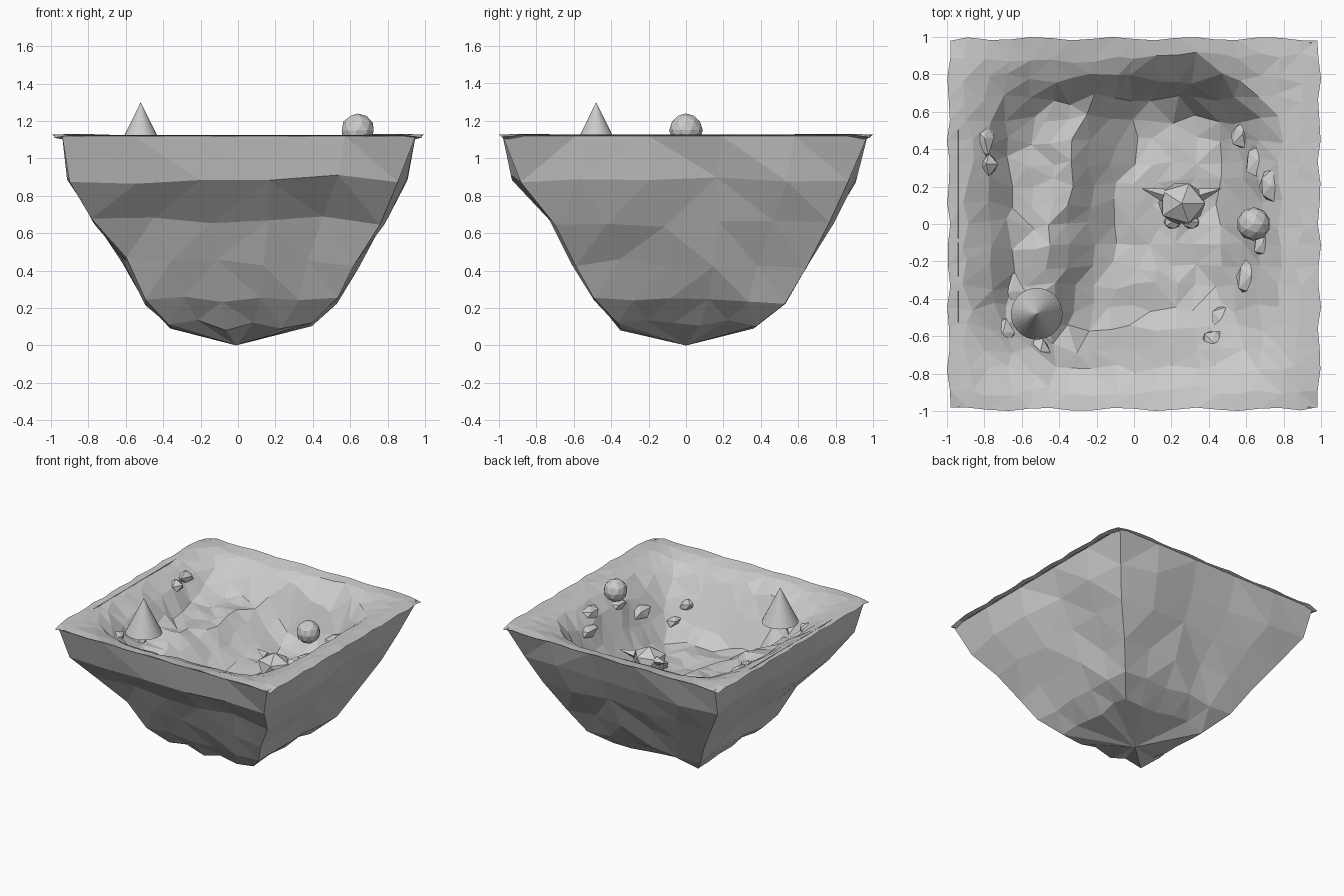
import bpy, bmesh, math, random
from mathutils import Vector, Matrix

if "Cube" in bpy.data.objects:
    bpy.data.objects.remove(bpy.data.objects["Cube"])

random.seed(11)
TOP = 1.13


def make_object(name, bm):
    bmesh.ops.recalc_face_normals(bm, faces=bm.faces[:])
    me = bpy.data.meshes.new(name)
    bm.to_mesh(me)
    bm.free()
    ob = bpy.data.objects.new(name, me)
    bpy.context.collection.objects.link(ob)
    return ob


def jit(a):
    return random.uniform(-a, a)


def smooth(t):
    t = max(0.0, min(1.0, t))
    return t * t * (3 - 2 * t)


# Ground height: gently dipping rim, steeper back and left walls,
# a raised shelf on the left and a deep floor on the right
def ground(x, y):
    r_x = abs(x + 0.03) / 0.80
    r_y = abs(y) / 0.82
    r = (r_x ** 5 + r_y ** 5) ** 0.2              # rounded-square distance
    soft = smooth((x + y * -0.6 + 0.2) / 0.8)     # right and front slope more gently
    width = 0.28 + 0.2 * soft
    rim = 0.05 * smooth((1.2 - r) / 0.25)
    wall = smooth((1.02 - r) / width)
    step = smooth((x + 0.45 - 0.25 * y) / 0.36)
    return TOP - rim - (0.20 + 0.25 * step) * wall


# Rock body: square rings narrowing to a point, with sharp corners
# each level: z, -x side, +x side, -y side, +y side
levels = [(1.12, .94, .95, .98, .97), (0.89, .92, .89, .92, .90),
          (0.66, .77, .78, .72, .78), (0.44, .62, .64, .61, .65),
          (0.23, .50, .53, .49, .53), (0.11, .37, .39, .36, .37)]
SEG = 5
bm = bmesh.new()
rings = []
for i, (z, x0, x1, y0, y1) in enumerate(levels):
    corners = [(-x0, -y0), (x1, -y0), (x1, y1), (-x0, y1)]
    ring = []
    for c in range(4):
        a, b = Vector(corners[c]), Vector(corners[(c + 1) % 4])
        for s in range(SEG):
            p = a.lerp(b, s / SEG)
            k = 0 if i == 0 else 1
            m = 1 + k * (jit(0.03) - 0.01)
            ring.append(bm.verts.new((p.x * m, p.y * m, z + k * jit(0.03))))
    rings.append(ring)
tip = bm.verts.new((-0.01, 0, 0))
n = 4 * SEG
for a, b in zip(rings, rings[1:]):
    for j in range(n):
        bm.faces.new((a[j], b[j], b[(j + 1) % n], a[(j + 1) % n]))
for j in range(n):
    bm.faces.new((rings[-1][j], tip, rings[-1][(j + 1) % n]))
bmesh.ops.triangulate(bm, faces=bm.faces[:])
make_object("rock_body", bm)

# Ground sheet with hollow basin and wavy overhanging rim
N = 18
bm = bmesh.new()
grid = []
for j in range(N + 1):
    row = []
    for i in range(N + 1):
        x, y = -1 + 2 * i / N, -1 + 2 * j / N
        ex, ey = i in (0, N), j in (0, N)
        if ex and ey:
            x, y, z = x * 0.98, y * 0.98, TOP - 0.02
        elif ex or ey:
            wave = 1 - 0.009 * (1 + math.sin(i * 1.7 + j * 2.3))
            x, y, z = (x * wave if ex else x), (y * wave if ey else y), TOP - 0.004
        else:
            x, y = x + jit(0.03), y + jit(0.03)
            z = ground(x, y)
            if z < TOP - 0.06:
                z += jit(0.018)
        row.append(bm.verts.new((x, y, z)))
    grid.append(row)
for j in range(N):
    for i in range(N):
        bm.faces.new((grid[j][i], grid[j][i + 1], grid[j + 1][i + 1], grid[j + 1][i]))
bmesh.ops.triangulate(bm, faces=bm.faces[:])
border = [e for e in bm.edges if e.is_boundary]
ext = bmesh.ops.extrude_edge_only(bm, edges=border)["geom"]
for v in ext:
    if isinstance(v, bmesh.types.BMVert):
        v.co = Vector((v.co.x * 0.965, v.co.y * 0.975, v.co.z - 0.008))
make_object("grass_top", bm)


# Faceted ball helper for stones, bush and creature parts
def ball(name, loc, size, sub=1, rough=0.0):
    b = bmesh.new()
    bmesh.ops.create_icosphere(b, subdivisions=sub, radius=1)
    for v in b.verts:
        k = 1 + jit(rough) if rough else 1
        v.co = Vector([c * s * k for c, s in zip(v.co, size)]) + Vector(loc)
    return make_object(name, b)


def cone(name, base, tip_pos, radius, sides):
    b = bmesh.new()
    base, tip_pos = Vector(base), Vector(tip_pos)
    axis = tip_pos - base
    bmesh.ops.create_cone(b, cap_ends=True, segments=sides, radius1=radius, radius2=0,
                          depth=axis.length,
                          matrix=Matrix.Translation((base + tip_pos) / 2)
                          @ axis.to_track_quat('Z', 'Y').to_matrix().to_4x4())
    return make_object(name, b)


# Tree cone and round bush
cone("tree_cone", (-0.52, -0.48, 1.02), (-0.52, -0.48, 1.3), 0.138, 32)
ball("round_bush", (0.64, 0, 1.15), (0.09, 0.09, 0.09), 2)

# Small rocky outcrops half sunk along the edge of the basin
for k, (x, y, s) in enumerate([(-.80, .46, .07), (-.79, .32, .06), (.58, .48, .06),
                               (.66, .34, .07), (.73, .20, .07), (.69, -.10, .06),
                               (.62, -.28, .07), (.47, -.52, .06), (.42, -.63, .06),
                               (-.66, -.36, .07), (-.70, -.58, .06), (-.50, -.68, .06)]):
    ball(f"outcrop_{k}", (x, y, ground(x, y) - 0.03), (s, s * 1.4, s * 0.8), 1, 0.25)

# Little creature resting on the basin floor
cx, cy, cz = 0.255, 0.11, 0.72
ball("creature_body", (cx, cy, cz), (0.14, 0.125, 0.115), 1)
for side, sx in (("left", -1), ("right", 1)):
    cone(f"creature_{side}_ear", (cx + sx * 0.10, cy + 0.045, cz + 0.04),
         (cx + sx * 0.215, cy + 0.08, cz + 0.06), 0.035, 4)
    ball(f"creature_{side}_foot", (cx + sx * 0.05, cy - 0.10, cz - 0.06),
         (0.05, 0.04, 0.035), 1)
